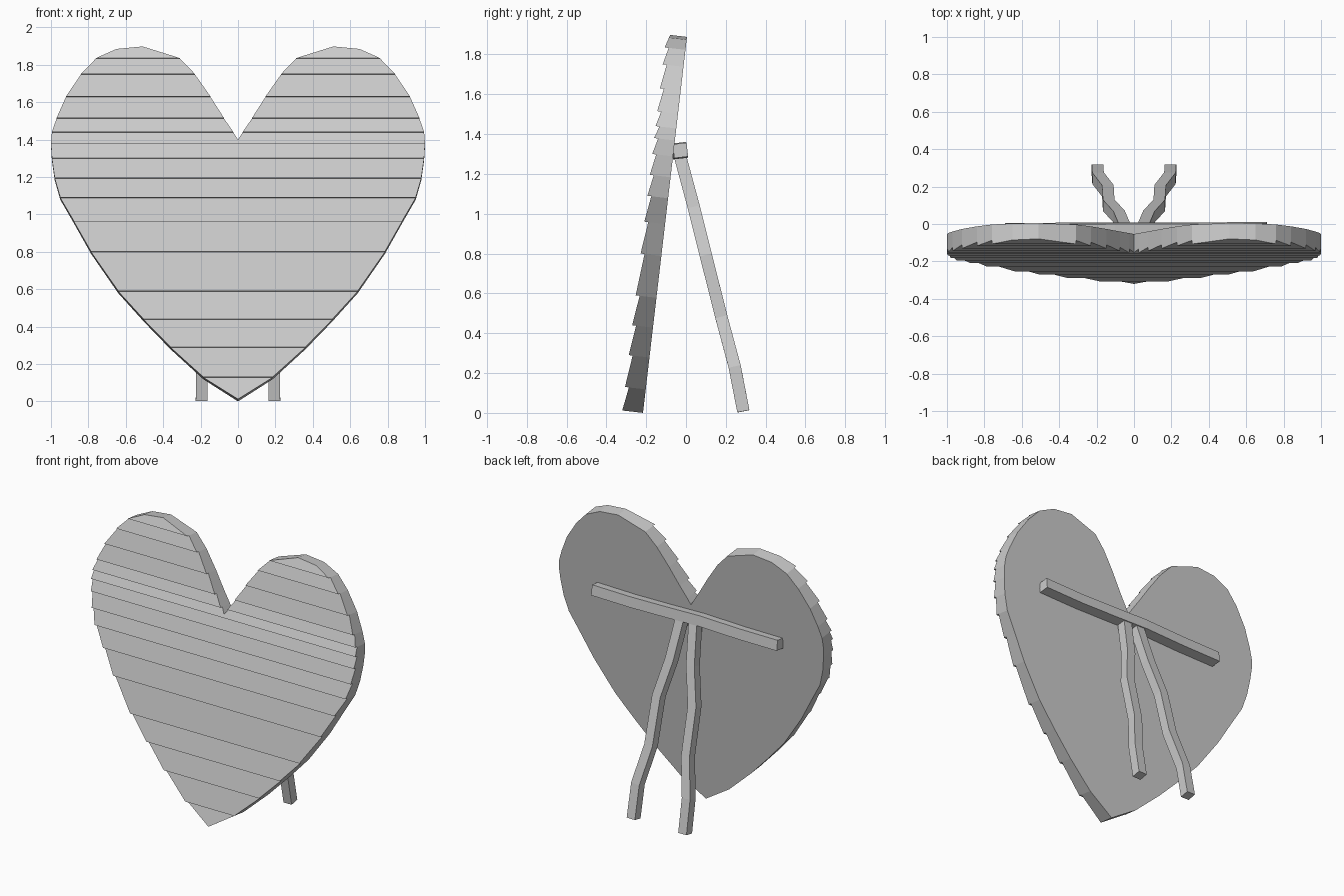
import bpy, bmesh
from math import atan, sin, cos
from mathutils import Vector

if "Cube" in bpy.data.objects:
    bpy.data.objects.remove(bpy.data.objects["Cube"])

TILT = atan(0.117)
THICK, THIN = 0.105, 0.085      # board thickness at its lower / upper edge
BASE_Y = -0.216


def place(x, z, w):
    """Panel point: z as seen on the front face, w = distance off the back plane."""
    v = (z - 0.012) / cos(TILT)
    return Vector((x, BASE_Y + v * sin(TILT) - w * cos(TILT),
                   v * cos(TILT) + w * sin(TILT)))


def finish(bm, name):
    bmesh.ops.recalc_face_normals(bm, faces=bm.faces)
    me = bpy.data.meshes.new(name)
    bm.to_mesh(me)
    bm.free()
    ob = bpy.data.objects.new(name, me)
    bpy.context.collection.objects.link(ob)
    return ob


# heart outline: outer edge upward at each board seam, then lobe and notch
rows = [0.012, 0.13, 0.29, 0.44, 0.59, 0.80, 0.96, 1.09, 1.195,
        1.30, 1.38, 1.44, 1.515, 1.63, 1.75, 1.835]
outer = [0, 0.185, 0.36, 0.505, 0.64, 0.785, 0.875, 0.95, 0.98,
         0.995, 1.0, 0.995, 0.97, 0.92, 0.84, 0.76]
inner = {11: 0.025, 12: 0.075, 13: 0.147, 14: 0.23, 15: 0.31}
lobe = [(0.65, 1.886), (0.51, 1.90)]
NOTCH = (0, 1.40)


# layered heart panel
def heart_panel():
    bm = bmesh.new()

    def face(pts):
        bm.faces.new([bm.verts.new(p) for p in pts])

    last = len(rows) - 1
    for i, z0 in enumerate(rows):
        z1 = rows[i + 1] if i < last else 1.90

        def w(z):
            return THICK + (THIN - THICK) * (z - z0) / (z1 - z0)

        for s in (1, -1):
            xi0 = inner.get(i, 0)
            right = [(outer[i], z0)]
            left = [(xi0, z0)]
            if i < last:
                right.append((outer[i + 1], z1))
                if i == 10:
                    left.append(NOTCH)
                left.append((inner.get(i + 1, 0), z1))
            else:
                right += lobe
            if i == 0:
                left = left[1:]
            loop = right + left[::-1]
            # board front
            face([place(s * x, z, w(z)) for x, z in loop])
            # stepped lower lip
            if i:
                face([place(s * x, z0, k) for x, k in
                      ((xi0, THIN), (outer[i], THIN), (outer[i], THICK), (xi0, THICK))])
            # rim on the outer edge and inside the notch
            rims = list(zip(right, right[1:]))
            if i == last:
                rims.append((right[-1], left[0]))
            elif i >= 10:
                edge = left[1:] if i == 10 else left
                rims += list(zip(edge, edge[1:]))
            for a, b in rims:
                face([place(s * a[0], a[1], 0), place(s * b[0], b[1], 0),
                      place(s * b[0], b[1], w(b[1])), place(s * a[0], a[1], w(a[1]))])
    # flat back
    half = (list(zip(outer, rows)) + lobe
            + [(inner[k], rows[k]) for k in range(15, 10, -1)])
    full = half + [NOTCH] + [(-x, z) for x, z in half[:0:-1]]
    face([place(x, z, 0) for x, z in full])
    bmesh.ops.remove_doubles(bm, verts=bm.verts, dist=0.0005)
    return finish(bm, "heart_panel")


# hand-cut square timber following a crooked path
def timber(name, path, side, size):
    bm = bmesh.new()
    pts = [Vector(p) for p in path]
    rings = []
    for i, p in enumerate(pts):
        t = (pts[min(i + 1, len(pts) - 1)] - pts[max(i - 1, 0)]).normalized()
        u = (Vector(side) - t * t.dot(Vector(side))).normalized() * size / 2
        n = t.cross(u)
        rings.append([bm.verts.new(p + a * u + b * n)
                      for a, b in ((1, 1), (-1, 1), (-1, -1), (1, -1))])
    for r, q in zip(rings, rings[1:]):
        for k in range(4):
            bm.faces.new((r[k], r[k - 1], q[k - 1], q[k]))
    bm.faces.new(rings[0])
    bm.faces.new(rings[-1])
    return finish(bm, name)


heart_panel()

# cross bar on the back
timber("cross_bar",
       [(-0.69, -0.034, 1.31), (-0.4, -0.032, 1.312), (-0.1, -0.03, 1.322),
        (0.15, -0.03, 1.316), (0.42, -0.03, 1.312), (0.71, -0.028, 1.318)],
       (0, cos(TILT), sin(TILT)), 0.07)

# pair of splayed prop legs
for s, nm in ((1, "right_leg"), (-1, "left_leg")):
    timber(nm,
           [(s * 0.05, -0.03, 1.29), (s * 0.08, 0.04, 1.03), (s * 0.135, 0.10, 0.79),
            (s * 0.14, 0.178, 0.48), (s * 0.192, 0.245, 0.23), (s * 0.195, 0.288, 0.008)],
           (1, 0, 0), 0.062)
